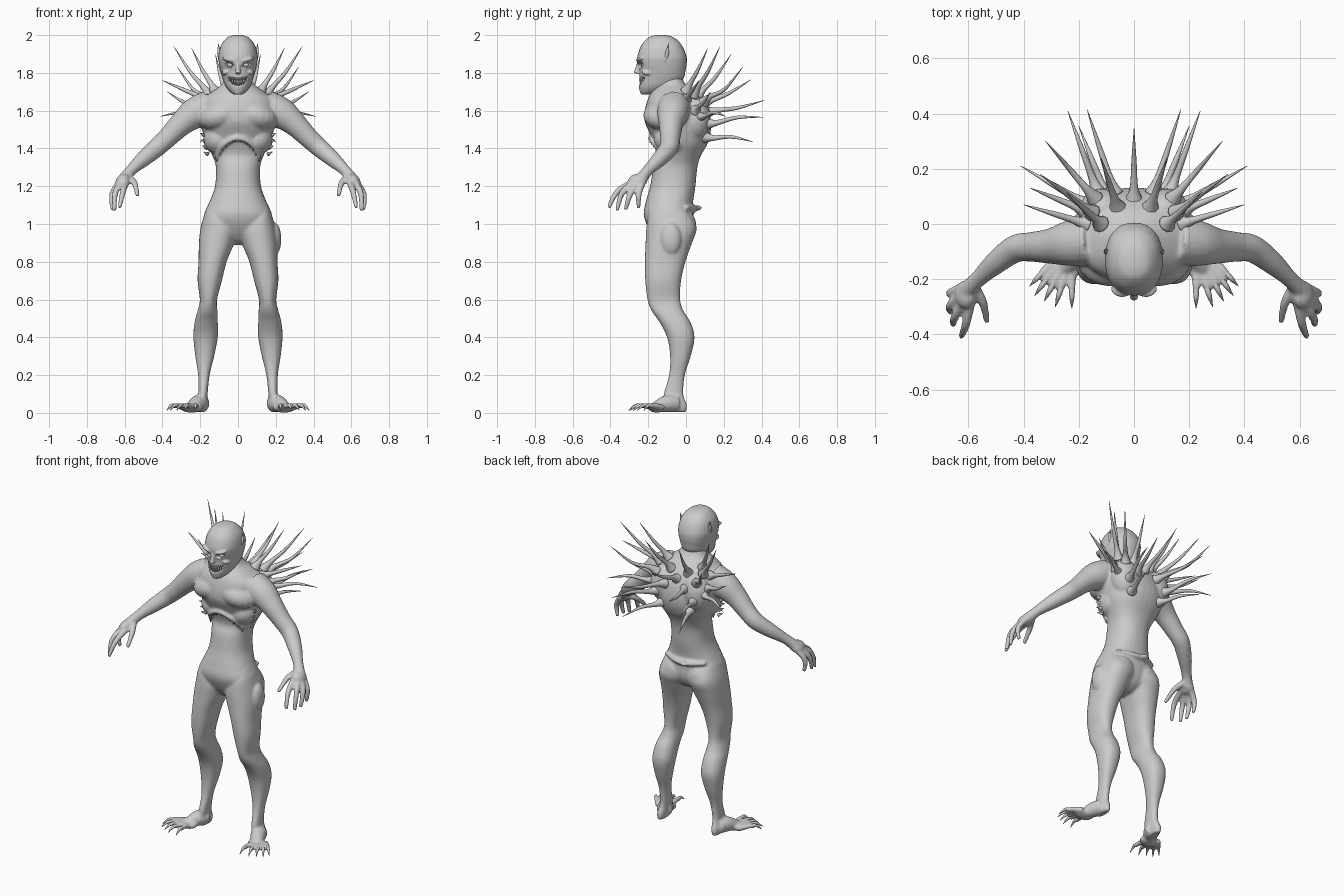
import bpy, bmesh, math
from mathutils import Vector, Matrix, Euler

start_cube = bpy.data.objects.get("Cube")
if start_cube:
    bpy.data.objects.remove(start_cube, do_unlink=True)

GREY = (0.6, 0.6, 0.6, 1)
skin_mat = bpy.data.materials.new("grey_skin")
skin_mat.use_nodes = True
skin_mat.diffuse_color = GREY
skin_mat.node_tree.nodes["Principled BSDF"].inputs["Base Color"].default_value = GREY


def densify(rows, steps):
    """Smooth curve through rows of numbers."""
    rows = [Vector(r) for r in rows]
    out = []
    for i in range(len(rows) - 1):
        a, b = rows[max(i - 1, 0)], rows[i]
        c, d = rows[i + 1], rows[min(i + 2, len(rows) - 1)]
        for k in range(steps):
            t = k / steps
            out.append(b + (c - a) * (t / 2) + (a * 2 - b * 5 + c * 4 - d) * (t * t / 2)
                       + (b * 3 - a - c * 3 + d) * (t ** 3 / 2))
    return out + [rows[-1]]


def skin_rings(bm, rings):
    loops = [[bm.verts.new(p) for p in ring] for ring in rings]
    n = len(loops[0])
    for lo, hi in zip(loops, loops[1:]):
        for i in range(n):
            j = (i + 1) % n
            bm.faces.new((lo[i], lo[j], hi[j], hi[i]))
    bm.faces.new(loops[0][::-1])
    bm.faces.new(loops[-1])


def loft(bm, rows, side=1, sides=32):
    """Level oval rings: height, inner x, outer x, front y, back y."""
    rings = []
    for z, xa, xb, yf, yb in densify(rows, 4):
        ring = []
        for i in range(sides):
            a = math.tau * i / sides
            c, s = math.cos(a), math.sin(a)
            c, s = (math.copysign(abs(v) ** 0.88, v) for v in (c, s))
            ring.append((side * ((xa + xb) / 2 + c * (xb - xa) / 2),
                         (yf + yb) / 2 + s * (yb - yf) / 2, z))
        rings.append(ring)
    skin_rings(bm, rings)


def sweep(bm, rows, side=1, sides=12, steps=5):
    """Round tube along points: x, y, z, radius."""
    pts = densify(rows, steps)
    pos = [Vector((p[0] * side, p[1], p[2])) for p in pts]
    normal, rings = None, []
    for i, p in enumerate(pos):
        t = (pos[min(i + 1, len(pos) - 1)] - pos[max(i - 1, 0)]).normalized()
        normal = t.orthogonal() if normal is None else normal - t * normal.dot(t)
        normal.normalize()
        other = t.cross(normal)
        r = max(pts[i][3], 0.0008)
        rings.append([p + (normal * math.cos(a) + other * math.sin(a)) * r
                      for a in (math.tau * k / sides for k in range(sides))])
    skin_rings(bm, rings)


def blob(bm, loc, size, side=1, tilt=0):
    m = (Matrix.Translation((loc[0] * side, loc[1], loc[2]))
         @ Euler((0, tilt * side, 0)).to_matrix().to_4x4() @ Matrix.Diagonal((*size, 1)))
    bmesh.ops.create_uvsphere(bm, u_segments=20, v_segments=12, radius=1, matrix=m)


def finish(name, bm):
    bmesh.ops.recalc_face_normals(bm, faces=bm.faces)
    mesh = bpy.data.meshes.new(name)
    bm.to_mesh(mesh)
    bm.free()
    mesh.materials.append(skin_mat)
    mesh.shade_smooth()
    obj = bpy.data.objects.new(name, mesh)
    bpy.context.collection.objects.link(obj)
    return obj


def fuse(obj, voxel, smooth):
    """Melt overlapping parts into one skin."""
    m = obj.modifiers.new("fuse", 'REMESH')
    m.mode, m.voxel_size = 'VOXEL', voxel
    m = obj.modifiers.new("soften", 'SMOOTH')
    m.factor, m.iterations = 0.5, smooth
    bpy.context.view_layer.update()
    mesh = bpy.data.meshes.new_from_object(obj.evaluated_get(bpy.context.evaluated_depsgraph_get()))
    obj.modifiers.clear()
    obj.data = mesh
    mesh.materials.clear()
    mesh.materials.append(skin_mat)
    mesh.shade_smooth()
    return obj


def press_in(obj, x, z, width, height, slope, bend, depth):
    """Push a hollow into the face, mirrored in x."""
    for v in obj.data.vertices:
        if v.co.y < -0.17:
            dx = abs(v.co.x) - x
            d = math.hypot(dx / width, (v.co.z - z - slope * dx - bend * dx * dx) / height)
            if d < 1:
                v.co.y += depth * (1 - d ** 4)


# Torso and neck
body = bmesh.new()
torso = [(1.79, .06, -.14, -.03), (1.74, .085, -.15, -.002), (1.7, .14, -.182, .045),
         (1.66, .19, -.203, .08), (1.6, .205, -.218, .115), (1.54, .2, -.218, .13),
         (1.48, .185, -.192, .13), (1.42, .165, -.165, .112), (1.36, .135, -.15, .078),
         (1.3, .117, -.172, .06), (1.2, .122, -.19, .05), (1.12, .15, -.212, .038),
         (1.05, .18, -.224, .04), (.98, .175, -.2, .04), (.92, .1, -.16, .01), (.89, .04, -.12, -.04)]
loft(body, [(z, -w, w, f, b) for z, w, f, b in torso])

# Rib arch and torn roll of skin across the lower back
sweep(body, [(-.115, -.11, 1.35, .012), (-.075, -.165, 1.42, .014), (0, -.187, 1.455, .014),
             (.075, -.165, 1.42, .014), (.115, -.11, 1.35, .012)])
sweep(body, [(-.14, .0, 1.09, .01), (-.06, .042, 1.085, .016), (.03, .046, 1.08, .016),
             (.14, .005, 1.09, .01)])
blob(body, (-.03, .06, 1.085), (.025, .025, .014))
blob(body, (.197, -.08, .92), (.032, .055, .085))

leg = [(1.11, .11, .155, -.15, -.04), (1.05, .05, .178, -.195, .02), (.98, .004, .198, -.21, .057),
       (.9, .02, .207, -.214, .032), (.8, .06, .209, -.218, -.003), (.7, .085, .214, -.216, -.026),
       (.6, .111, .202, -.204, -.031), (.54, .109, .214, -.182, -.013), (.48, .107, .23, -.14, .024),
       (.4, .107, .236, -.1, .045), (.3, .126, .226, -.084, .025), (.2, .15, .211, -.09, -.006),
       (.1, .161, .21, -.118, -.014), (.04, .165, .218, -.115, .006), (.004, .172, .212, -.1, 0)]
arm = [(.15, -.06, 1.62, .09), (.23, -.07, 1.585, .083), (.3, -.08, 1.53, .065), (.37, -.083, 1.46, .054),
       (.43, -.09, 1.405, .05), (.5, -.14, 1.345, .042), (.565, -.2, 1.285, .03), (.605, -.24, 1.235, .034)]
fingers = [[(.585, -.25, 1.235), (.608, -.36, 1.175), (.627, -.41, 1.085)],
           [(.605, -.25, 1.235), (.648, -.335, 1.17), (.655, -.365, 1.07)],
           [(.62, -.25, 1.23), (.665, -.295, 1.16), (.665, -.32, 1.075)],
           [(.615, -.225, 1.23), (.665, -.25, 1.16), (.658, -.25, 1.085)],
           [(.58, -.22, 1.25), (.547, -.285, 1.215), (.533, -.355, 1.15)]]
toes = [(.225, -.305), (.285, -.3), (.325, -.28), (.36, -.26), (.378, -.225)]

claws = bmesh.new()
for side in (1, -1):
    # Chest, flank, shoulder blade and buttock masses
    blob(body, (.088, -.12, 1.575), (.125, .106, .078), side, 0.25)
    blob(body, (.1, -.07, 1.45), (.085, .1, .085), side)
    blob(body, (.11, .05, 1.56), (.09, .08, .12), side)
    blob(body, (.085, -.01, .99), (.08, .065, .085), side)
    # Limbs
    loft(body, leg, side)
    sweep(body, arm, side, 20)
    blob(body, (.61, -.255, 1.23), (.042, .052, .032), side, 0.6)
    for base, mid, tip in fingers:
        sweep(body, [(*base, .018), (*mid, .0165), (*tip, .011)], side)
    # Foot with clawed toes
    sweep(body, [(.19, -.05, .05, .046), (.215, -.105, .048, .045), (.25, -.165, .03, .027)], side, 16)
    blob(body, (.245, -.155, .027), (.062, .045, .026), side)
    for i, (x, y) in enumerate(toes):
        root = Vector((.225 + i * .014, -.155 + i * .008, .028))
        mid = root.lerp(Vector((x, y, .048)), 0.5)
        sweep(body, [(*root, .018), (*mid, .014), (*root.lerp(Vector((x, y, .03)), 0.7), .01)], side)
        sweep(claws, [(*mid, .011), (*root.lerp(Vector((x, y, .042)), 0.75), .009), (x, y, .012, .001)], side, 8)
    # Broken rib ends along the arch and flank
    for k in range(7):
        t = k / 6
        p = Vector((.02 + .095 * t, -.187 + .075 * t * t, 1.455 - .1 * t * t))
        sweep(claws, [(*p, .009), (*(p + Vector((-.004, -.006, -.024))), .001)], side, 6, 2)
    for k in range(4):
        p = Vector((.16 + k * .006, -.09, 1.37 + k * .033))
        sweep(claws, [(*p, .012), (*(p + Vector((.022, -.026, .012))), .001)], side, 6, 2)
finish("claws_and_rib_ends", claws)
fuse(finish("body", body), 0.007, 7)

# Head, brow, nose and cheeks
head = bmesh.new()
skull = [(2.0, .02, -.16, -.11), (1.988, .056, -.198, -.065), (1.947, .09, -.236, -.022),
         (1.89, .104, -.257, .002), (1.85, .101, -.257, .004), (1.81, .092, -.247, -.003),
         (1.77, .081, -.247, -.013), (1.73, .066, -.25, -.05), (1.7, .042, -.244, -.12), (1.685, .018, -.237, -.18)]
loft(head, [(z, -w, w, f, b) for z, w, f, b in skull])
sweep(head, [(0, -.245, 1.86, .012), (0, -.258, 1.82, .012), (0, -.262, 1.797, .017)])
details = bmesh.new()
for side in (1, -1):
    blob(head, (.043, -.235, 1.868), (.042, .03, .013), side, -0.3)
    blob(head, (.06, -.2, 1.805), (.026, .034, .016), side, 0.4)
    # Eyes, pointed ears and teeth
    blob(details, (.042, -.222, 1.841), (.015, .015, .012), side)
    sweep(details, [(.094, -.11, 1.86, .008), (.1, -.1, 1.905, .01), (.104, -.09, 1.955, .001)], side, 8)
    for k in range(5):
        x = .005 + k * .0095
        y = -.243 + 8 * x * x
        lift = x * 0.25
        sweep(details, [(x, y, 1.772 + lift, .006), (x, y - .003, 1.748 + lift, .001)], side, 6, 2)
        sweep(details, [(x, y + .003, 1.733 + lift, .006), (x, y, 1.756 + lift, .001)], side, 6, 2)
finish("eyes_ears_teeth", details)
head_obj = fuse(finish("head", head), 0.004, 4)
press_in(head_obj, .042, 1.842, .026, .014, 0.3, 0, .028)
press_in(head_obj, 0, 1.752, .056, .021, 0, 7, .036)

# Back spikes: base, tip, upward bow
spikes = bmesh.new()
pairs = [((.17, .07, 1.57), (.41, .21, 1.57), .02), ((.17, .0, 1.66), (.4, .07, 1.76), .0),
         ((.14, .09, 1.64), (.32, .3, 1.83), -.03), ((.13, .11, 1.53), (.24, .41, 1.565), .015),
         ((.07, .11, 1.59), (.17, .415, 1.655), -.01), ((.1, .1, 1.46), (.2, .355, 1.435), .015),
         ((.15, .04, 1.68), (.34, .18, 1.94), -.015), ((.12, .0, 1.7), (.245, .115, 1.93), -.01),
         ((.06, .06, 1.67), (.12, .24, 1.9), -.015), ((.18, .05, 1.6), (.375, .13, 1.7), -.01)]
jobs = [(b, t, bow, s) for b, t, bow in pairs for s in (1, -1)]
jobs.append(((0, .09, 1.63), (0, .345, 1.765), -.01, 1))
for base, tip, bow, side in jobs:
    base, tip = Vector(base), Vector(tip)
    low, mid = base.lerp(tip, 0.18), base.lerp(tip, 0.55)
    mid.z += bow
    sweep(spikes, [(*base, .032), (*low, .015), (*mid, .0095), (*tip, .001)], side, 10)
finish("back_spikes", spikes)
